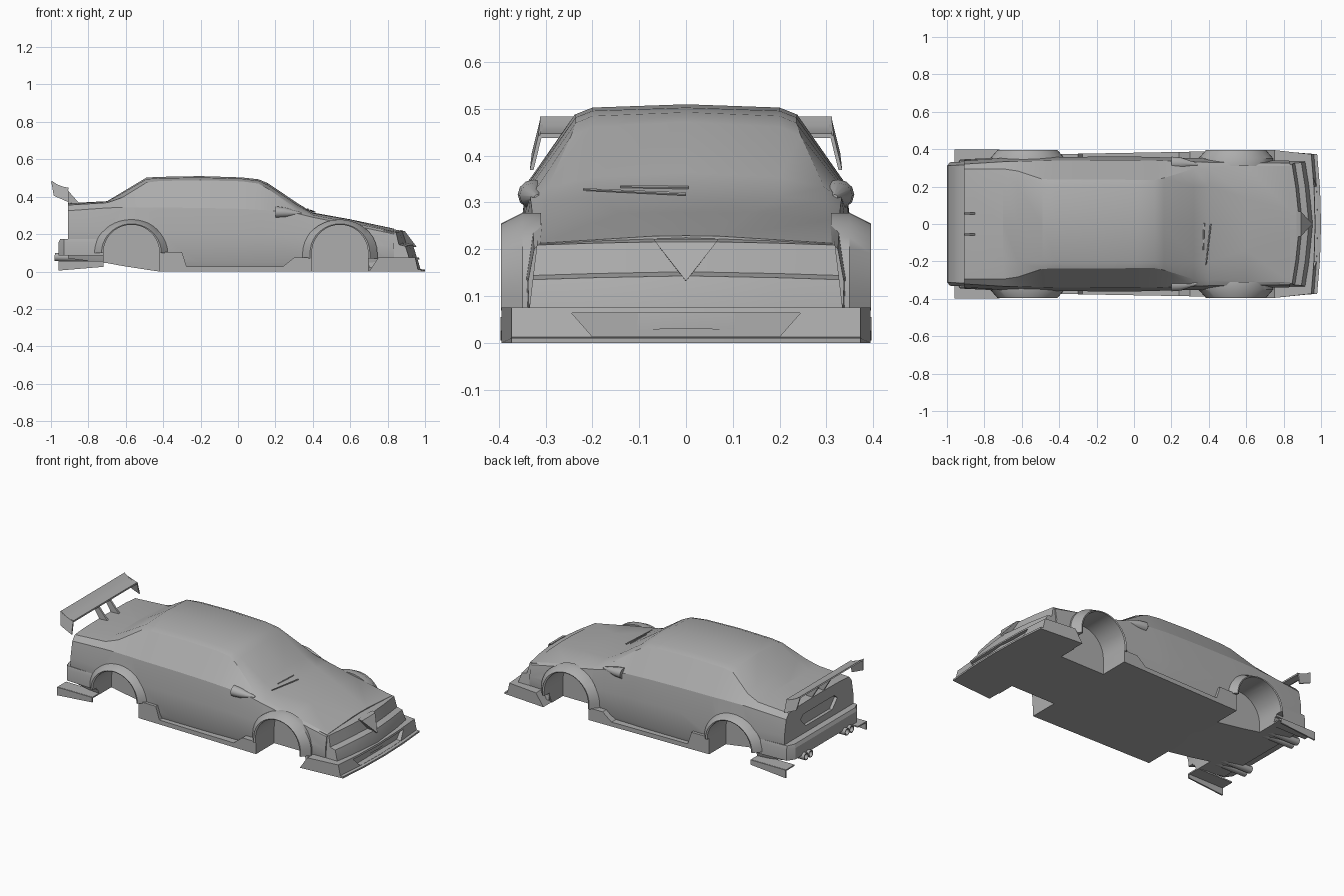
import bpy, bmesh, math
from mathutils import Vector

cube = bpy.data.objects.get("Cube")
if cube:
    bpy.data.objects.remove(cube, do_unlink=True)

grey = bpy.data.materials.new("plain_grey")
grey.use_nodes = True
grey.diffuse_color = (0.42, 0.42, 0.42, 1)
grey.node_tree.nodes["Principled BSDF"].inputs["Base Color"].default_value = grey.diffuse_color


def loft(name, rings, angle=25):
    """Skin closed rings of 3D points and cap both ends."""
    bm = bmesh.new()
    rows = [[bm.verts.new(p) for p in ring] for ring in rings]
    n = len(rows[0])
    for a, b in zip(rows, rows[1:]):
        for i in range(n):
            j = (i + 1) % n
            bm.faces.new((a[i], a[j], b[j], b[i]))
    bm.faces.new(rows[0])
    bm.faces.new(rows[-1])
    bmesh.ops.recalc_face_normals(bm, faces=bm.faces)
    mesh = bpy.data.meshes.new(name)
    bm.to_mesh(mesh)
    bm.free()
    obj = bpy.data.objects.new(name, mesh)
    bpy.context.collection.objects.link(obj)
    mesh.materials.append(grey)
    smooth(obj, angle)
    return obj


def smooth(obj, angle):
    bpy.ops.object.select_all(action='DESELECT')
    obj.select_set(True)
    bpy.context.view_layer.objects.active = obj
    bpy.ops.object.shade_smooth_by_angle(angle=math.radians(angle))


def prism(name, pts, y0, y1):
    """Extrude an (x, z) outline from y0 to y1."""
    return loft(name, [[(x, y, z) for x, z in pts] for y in (y0, y1)])


def slab_x(name, pts, x0, x1):
    """Extrude a (y, z) outline from x0 to x1."""
    return loft(name, [[(x, y, z) for y, z in pts] for x in (x0, x1)])


def cut(obj, cutter):
    cutter.hide_render = True
    mod = obj.modifiers.new("cut", 'BOOLEAN')
    mod.operation, mod.solver, mod.object = 'DIFFERENCE', 'EXACT', cutter
    bpy.context.view_layer.objects.active = obj
    bpy.ops.object.modifier_apply(modifier=mod.name)
    bpy.data.objects.remove(cutter, do_unlink=True)
    smooth(obj, 25)


def tube(name, a, b, r1, r2, sides=16):
    a, b = Vector(a), Vector(b)
    q = (b - a).to_track_quat('Z', 'Y')
    ring = lambda c, r: [c + q @ Vector((r * math.cos(t), r * math.sin(t), 0))
                         for t in (math.tau * i / sides for i in range(sides))]
    return loft(name, [ring(a, r1), ring(b, r2)], 40)


# Body shell: x, bottom, side width, belt (y, z), upper edge (y, z), crease (y, z), crown z
stations = [
    (-.91, .07, .335, .320, .325, .295, .355, .20, .362, .365),
    (-.70, .045, .350, .333, .340, .295, .368, .20, .374, .376),
    (-.62, .03, .352, .335, .343, .283, .395, .20, .418, .424),
    (-.49, .01, .355, .338, .343, .240, .475, .20, .494, .502),
    (-.42, 0, .355, .340, .342, .238, .484, .20, .499, .506),
    (-.20, 0, .357, .341, .340, .238, .488, .20, .503, .510),
    (.02, 0, .357, .341, .335, .236, .482, .20, .496, .503),
    (.11, 0, .355, .340, .330, .236, .470, .20, .485, .493),
    (.16, 0, .353, .338, .327, .246, .442, .20, .462, .472),
    (.32, 0, .350, .333, .310, .296, .332, .20, .354, .364),
    (.40, 0, .348, .330, .290, .300, .303, .20, .312, .315),
    (.60, 0, .342, .328, .250, .308, .262, .14, .277, .279),
    (.835, 0, .335, .325, .200, .312, .213, .07, .228, .229),
]
rings = []
for x, zb, ws, wb, zbelt, we, ze, wc, zc, crown in stations:
    half = [(ws - .02, zb), (ws, zb + .05), (ws + .003, (zb + zbelt) / 2 + .03),
            (wb, zbelt), (we, ze), (wc, zc)]
    ring = [(0, zb)] + half + [(0, crown)] + [(-y, z) for y, z in reversed(half)]
    rings.append([(x, y, z) for y, z in ring])
body = loft("body_shell", rings)

# Wheel wells and flared arches
AXLES = {"rear": (-.57, .10), "front": (.545, .07)}
arc = [math.pi * i / 20 for i in range(21)]
for end, (cx, foot) in AXLES.items():
    for s, side in ((1, "left"), (-1, "right")):
        pts = [(cx + .15, -.05)] + [(cx + .15 * math.cos(t), .1 + .15 * math.sin(t)) for t in arc]
        pts.append((cx - .15, -.05))
        cut(body, prism("well_cutter", pts, s * .21, s * .45))
        section = [(.15, .15, .31), (.15, .15, .393), (.16, .155, .396),
                   (.20, .178, .35), (.20, .178, .31)]
        at = lambda t, z0: [(cx + rx * math.cos(t), s * y, z0 + rz * math.sin(t))
                            for rx, rz, y in section]
        loft(f"{end}_{side}_arch_flare",
             [at(0, foot - .001)] + [at(t, .1) for t in arc] + [at(math.pi, foot - .001)], 35)

# Recess in the rear panel
cut(body, slab_x("recess_cutter", [(-.18, .27), (-.13, .215), (.13, .215), (.18, .27),
                                   (.15, .295), (-.15, .295)], -1, -.89))


def bowed(name, pts, width, flare, sweep, drop=0):
    """Sweep an (x, z) outline across the car with swept-back ends."""
    rows = []
    for t in (-1, -.6, 0, .6, 1):
        k = abs(t) ** 1.4
        rows.append([(x - sweep * k * (x > .8), t * (width + flare * (.15 - z)), z - drop * k)
                     for x, z in pts])
    return loft(name, rows, 20)


# Nose, bumper and splitter
bowed("nose", [(.70, .03), (.70, .18), (.82, .227), (.885, .217), (.90, .152),
               (.935, .143), (.955, .08), (.955, .03)], .327, .12, .04, .008)
splitter = loft("front_splitter", [
    [(.70 + .05 * (z > .05), y, z) if back else (x - .02 * abs(y / .39) ** 2, y * .945, z)
     for x, z, back in ((0, 0, 1), (0, .075, 1), (.968, .075, 0), (.982, .012, 0),
                        (1, .010, 0), (1, 0, 0))]
    for y in (-.395, -.2, 0, .2, .395)], 20)
cut(splitter, slab_x("intake_cutter", [(-.245, .064), (-.2, .013), (.2, .013), (.245, .064)],
                     .945, 1.1))
# Pointed shield in the middle of the nose
loft("nose_shield", [[(.87, -.07, .222), (.87, .07, .222), (.87, 0, .13)],
                     [(.893, -.065, .215), (.893, .065, .215), (.955, 0, .132)]])

# Parts that appear on both sides
for s, side in ((1, "left"), (-1, "right")):
    skirt = [(-.42, 0), (-.42, .105), (-.30, .105), (-.275, .027), (.24, .027),
             (.30, .075), (.395, .075), (.395, 0)]
    loft(f"{side}_side_skirt", [[(x, s * .3, z) for x, z in skirt],
                                [(x, s * (.381 + .018 * x), z) for x, z in skirt]])
    # Winglet behind the rear wheel
    prism(f"{side}_rear_winglet", [(-.96, .005), (-.96, .055), (-.72, .055), (-.72, .025)],
          s * .388, s * .397)
    prism(f"{side}_winglet_shelf", [(-.96, .048), (-.96, .056), (-.72, .056), (-.72, .048)],
          s * .31, s * .392)
    # Mirror
    oval = lambda x, cy, ry, rz, z: [(x, s * (cy + ry * math.cos(t)), z + rz * math.sin(t))
                                     for t in (math.tau * i / 12 for i in range(12))]
    loft(f"{side}_mirror", [oval(.20, .325, .035, .032, .317), oval(.25, .325, .031, .027, .315),
                            oval(.34, .318, .006, .005, .312)], 40)
    # Twin exhaust tips
    for k in (-.022, .022):
        pipe = tube(f"{side}_exhaust", (-.75, s * .2 + k, .072), (-.98, s * .2 + k, .078), .02, .022)
        cut(pipe, tube("bore_cutter", (-.93, s * .2 + k, .077), (-1.1, s * .2 + k, .078), .017, .017))
    # Wing end plate and post
    plate = [(-.998, .478, .31), (-.985, .405, .328), (-.905, .37, .332), (-.908, .443, .314)]
    loft(f"{side}_wing_end_plate", [[(x, s * (y + d), z) for x, z, y in plate] for d in (-.006, .002)])
    prism(f"{side}_wing_post", [(-.84, .355), (-.90, .355), (-.955, .445), (-.92, .445)],
          s * .05, s * .062)

# Rear bumper
outline = [(-.72, .355), (-.93, .345), (-.96, .30), (-.96, -.30), (-.93, -.345), (-.72, -.355)]
loft("rear_bumper", [[(x, y, z) for x, y in outline] for z in (.085, .155)]
     + [[(max(x, -.95), y * .985, .175) for x, y in outline]])

# Rear wing blade
prism("wing_blade", [(-1, .478), (-.965, .452), (-.935, .441), (-.907, .438),
                     (-.907, .448), (-.935, .453), (-.965, .464), (-.995, .484)], -.312, .312)

# Windscreen wiper
tube("wiper_arm", (.41, .0, .318), (.385, -.22, .328), .004, .003, 6)
tube("wiper_blade", (.375, .005, .332), (.37, -.14, .334), .004, .003, 6)
